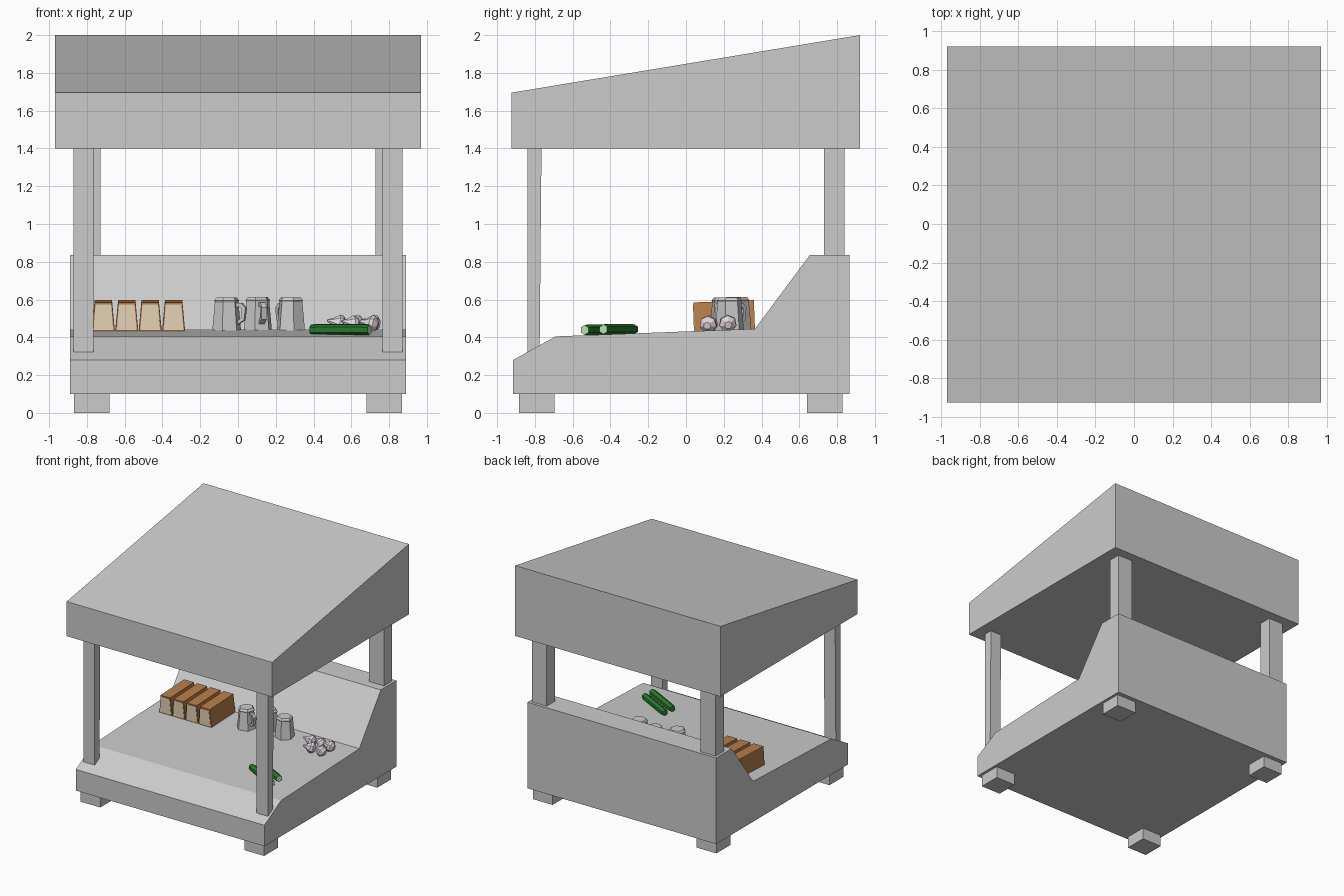
import bpy, bmesh
from math import pi, cos, sin, atan2
from mathutils import Matrix, Vector

if "Cube" in bpy.data.objects:
    bpy.data.objects.remove(bpy.data.objects["Cube"])


def material(name, rgb):
    m = bpy.data.materials.new(name)
    m.diffuse_color = (*rgb, 1)
    m.use_nodes = True
    m.node_tree.nodes["Principled BSDF"].inputs["Base Color"].default_value = m.diffuse_color
    return m


CRUST = material("crust", (0.48, 0.21, 0.07))
CRUMB = material("crumb", (0.80, 0.68, 0.48))
GREEN = material("cucumber_skin", (0.02, 0.20, 0.025))
PALE = material("cucumber_flesh", (0.50, 0.80, 0.40))
GARLIC = material("garlic", (0.76, 0.68, 0.74))


def finish(name, bm, matrix=None, mat=None):
    bmesh.ops.recalc_face_normals(bm, faces=bm.faces)
    me = bpy.data.meshes.new(name)
    bm.to_mesh(me)
    bm.free()
    ob = bpy.data.objects.new(name, me)
    bpy.context.collection.objects.link(ob)
    if matrix:
        ob.matrix_world = matrix
    if mat:
        me.materials.append(mat)
    return ob


def prism(name, pts, a, b, axis="X", matrix=None, mat=None):
    """Profile in (y, z) pushed along x, or in (x, z) pushed along y."""
    bm = bmesh.new()
    put = (lambda p, d: (d, *p)) if axis == "X" else (lambda p, d: (p[0], d, p[1]))
    r0, r1 = [[bm.verts.new(put(p, d)) for p in pts] for d in (a, b)]
    n = len(pts)
    bm.faces.new(r0)
    bm.faces.new(r1)
    for i in range(n):
        j = (i + 1) % n
        bm.faces.new((r0[i], r0[j], r1[j], r1[i]))
    return finish(name, bm, matrix, mat)


def lathe(name, profile, sides, matrix, mat=None):
    """Closed low-poly stack of (radius, height) rings."""
    bm = bmesh.new()
    rings = [[bm.verts.new((r * cos(2 * pi * i / sides), r * sin(2 * pi * i / sides), z))
              for i in range(sides)] for r, z in profile]
    bm.faces.new(rings[0])
    bm.faces.new(rings[-1])
    for lo, hi in zip(rings, rings[1:]):
        for i in range(sides):
            j = (i + 1) % sides
            bm.faces.new((lo[i], lo[j], hi[j], hi[i]))
    return finish(name, bm, matrix, mat)


def counter_z(y):
    return 0.405 + (y + 0.69) * 0.0379


# Roof and counter
prism("roof", [(-0.925, 1.4), (0.92, 1.4), (0.92, 2.0), (-0.925, 1.695)], -0.97, 0.97)
prism("counter", [(-0.915, 0.1), (0.865, 0.1), (0.865, 0.835), (0.655, 0.835),
                  (0.365, 0.445), (-0.69, 0.405), (-0.915, 0.28)], -0.89, 0.89)

# Posts and feet, mirrored left and right
for side, s in (("left", -1), ("right", 1)):
    prism(f"front_post_{side}", [(-0.84, 0.32), (-0.775, 0.32), (-0.765, 1.4), (-0.84, 1.4)],
          s * 0.765, s * 0.872)
    prism(f"back_post_{side}", [(0.73, 0.82), (0.84, 0.82), (0.84, 1.4), (0.73, 1.4)],
          s * 0.727, s * 0.868)
    for end, y in (("front", -0.885), ("back", 0.64)):
        prism(f"{end}_foot_{side}", [(y, 0), (y + 0.188, 0), (y + 0.188, 0.1), (y, 0.1)],
              s * 0.68, s * 0.867)

# Bread loaves, leaning with the counter
for i in range(4):
    m = Matrix.Translation((-0.713 + 0.124 * i, 0.205, counter_z(0.205))) @ Matrix.Rotation(0.038, 4, "X")
    prism(f"loaf_{i + 1}", [(-0.06, 0), (0.06, 0), (0.046, 0.152), (-0.046, 0.152)],
          -0.16, 0.16, "Y", m, CRUST)
    prism(f"loaf_crumb_{i + 1}", [(-0.052, 0.007), (0.052, 0.007), (0.041, 0.142), (-0.041, 0.142)],
          -0.163, -0.155, "Y", m, CRUMB)

# Mugs with handles
handle = [(0.05, 0.145), (0.085, 0.145), (0.108, 0.12), (0.1, 0.055), (0.06, 0.03),
          (0.06, 0.05), (0.083, 0.067), (0.088, 0.112), (0.077, 0.125), (0.05, 0.125)]
for i, (x, y, turn) in enumerate(((-0.06, 0.2, -0.3), (0.105, 0.27, -1.25), (0.28, 0.23, 2.3))):
    m = Matrix.Translation((x, y, counter_z(y) - 0.003)) @ Matrix.Rotation(turn, 4, "Z")
    lathe(f"mug_{i + 1}", [(0.078, 0), (0.064, 0.15), (0.068, 0.158), (0.055, 0.175)], 6,
          m @ Matrix.Rotation(pi / 6, 4, "Z"))
    prism(f"mug_handle_{i + 1}", handle, -0.014, 0.014, "Y", m)

# Garlic bulbs lying on their sides
bulbs = ((0.53, 0.22, 0.2), (0.62, 0.225, -0.4), (0.71, 0.22, 0.1), (0.60, 0.12, 0.5), (0.70, 0.12, -0.2))
for i, (x, y, yaw) in enumerate(bulbs):
    m = (Matrix.Translation((x, y, counter_z(y) + 0.036)) @ Matrix.Rotation(yaw, 4, "Z")
         @ Matrix.Rotation(-pi / 2 + 0.25, 4, "Y"))
    lathe(f"garlic_{i + 1}", [(0.02, -0.042), (0.046, -0.02), (0.046, 0.0), (0.02, 0.03), (0.006, 0.06)],
          7, m, GARLIC)

# Cucumbers with pale cut ends
for i, y in enumerate((-0.355, -0.455)):
    d = Vector((0.31, -0.165, 0)).normalized()
    m = (Matrix.Translation((0.542, y, counter_z(y) + 0.025))
         @ Matrix.Rotation(atan2(d.y, d.x), 4, "Z") @ Matrix.Rotation(pi / 2, 4, "Y"))
    ob = lathe(f"cucumber_{i + 1}", [(0.025, -0.175), (0.029, -0.14), (0.029, 0.14), (0.026, 0.175)],
               6, m, GREEN)
    ob.data.materials.append(PALE)
    for f in ob.data.polygons:
        if f.normal.z > 0.99:
            f.material_index = 1
